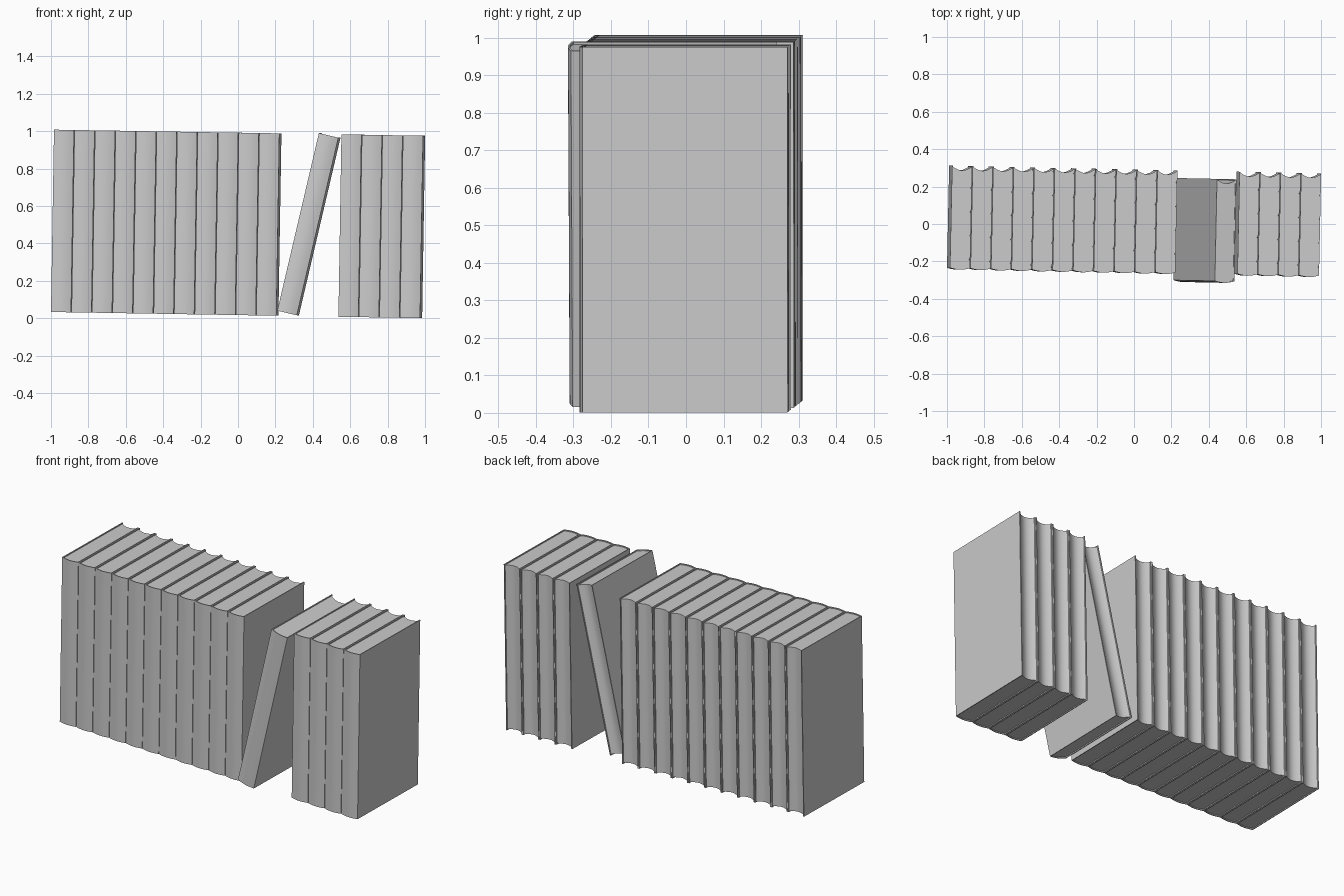
import bpy, bmesh, math
from mathutils import Matrix

if "Cube" in bpy.data.objects:
    bpy.data.objects.remove(bpy.data.objects["Cube"], do_unlink=True)

THICK, DEPTH, HEIGHT = 0.107, 0.555, 0.975
BOARD, BULGE, PITCH = 0.005, 0.009, 0.1098

grey = bpy.data.materials.new("plain_grey")
grey.use_nodes = True
grey.diffuse_color = (0.6, 0.6, 0.6, 1)
grey.node_tree.nodes["Principled BSDF"].inputs["Base Color"].default_value = (0.6, 0.6, 0.6, 1)


def arc(x0, x1, y_edge, y_mid, n=10):
    """Shallow curve across the book thickness."""
    pts = []
    for i in range(n + 1):
        u = i / n
        pts.append((x0 + (x1 - x0) * u, y_edge + (y_mid - y_edge) * math.sin(math.pi * u)))
    return pts


def prism(name, outline, z0, z1, matrix):
    """Extrude a closed plan outline upwards and place it."""
    bm = bmesh.new()
    base = bm.faces.new([bm.verts.new((x, y, z0)) for x, y in outline])
    top = bmesh.ops.extrude_face_region(bm, geom=[base])
    verts = [v for v in top["geom"] if isinstance(v, bmesh.types.BMVert)]
    bmesh.ops.translate(bm, verts=verts, vec=(0, 0, z1 - z0))
    bmesh.ops.recalc_face_normals(bm, faces=bm.faces)
    mesh = bpy.data.meshes.new(name)
    bm.to_mesh(mesh)
    bm.free()
    mesh.materials.append(grey)
    obj = bpy.data.objects.new(name, mesh)
    bpy.context.collection.objects.link(obj)
    obj.matrix_world = matrix
    bpy.ops.object.select_all(action='DESELECT')
    obj.select_set(True)
    bpy.context.view_layer.objects.active = obj
    bpy.ops.object.shade_smooth_by_angle(angle=math.radians(35))


def book(name, matrix):
    # Cover: two boards joined by a rounded spine
    outer = arc(0, THICK, BULGE, 0)
    inner = arc(THICK - BOARD, BOARD, BULGE + BOARD, BOARD)
    cover = outer + [(THICK, DEPTH), (THICK - BOARD, DEPTH)] + inner + [(BOARD, DEPTH), (0, DEPTH)]
    prism(name + "_cover", cover, 0, HEIGHT, matrix)
    # Pages: set back from the boards, hollow fore edge
    front = arc(BOARD, THICK - BOARD, BULGE + BOARD, BOARD)
    fore_edge = arc(THICK - BOARD, BOARD, DEPTH - 0.006, DEPTH - 0.024)
    prism(name + "_pages", front + fore_edge, 0.006, HEIGHT - 0.006, matrix)


# Upright books share one slightly turned row, with a gap for the leaning one
turn = Matrix.Rotation(-0.021, 4, 'Z')
row = Matrix.Translation((-1.0, -0.243, 0.033)) @ turn @ Matrix.Rotation(0.0165, 4, 'Y')
for i in list(range(11)) + list(range(14, 18)):
    book(f"upright_book_{i + 1}", row @ Matrix.Translation((i * PITCH, 0, 0)))

# Leaning book
book("leaning_book", Matrix.Translation((0.21, -0.309, 0.04)) @ turn @ Matrix.Rotation(0.23, 4, 'Y'))
